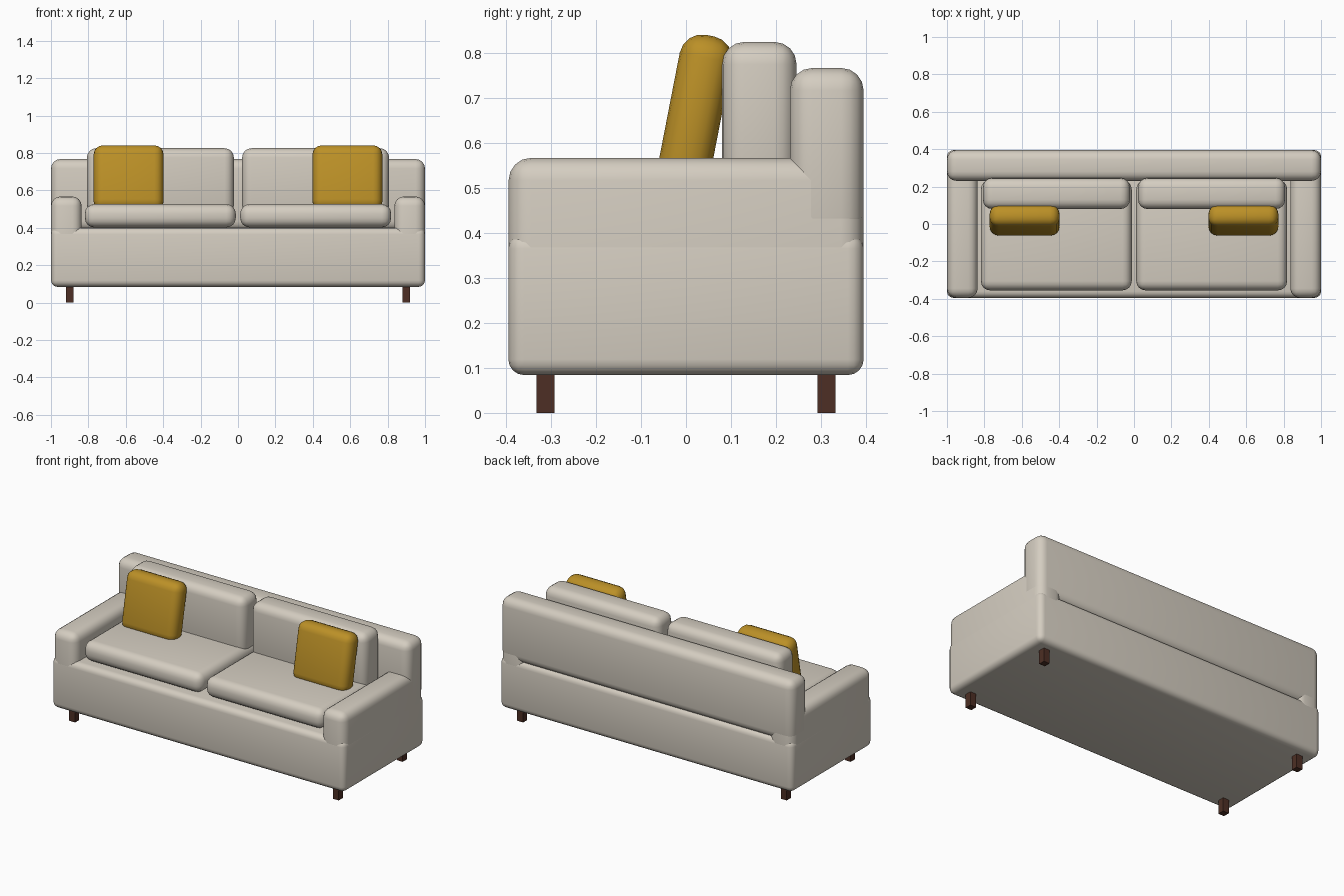
import bpy, math

if "Cube" in bpy.data.objects:
    bpy.data.objects.remove(bpy.data.objects["Cube"])


def material(name, rgb):
    m = bpy.data.materials.new(name)
    m.diffuse_color = (*rgb, 1)
    m.use_nodes = True
    m.node_tree.nodes["Principled BSDF"].inputs["Base Color"].default_value = m.diffuse_color
    return m


CREAM = material("cream fabric", (0.66, 0.61, 0.53))
MUSTARD = material("mustard fabric", (0.50, 0.28, 0.02))
WOOD = material("dark brown wood", (0.075, 0.028, 0.018))


def block(name, lo, hi, mat, bevel=0.0, tilt=0.0):
    """Box between two corners, with rounded edges and an optional tilt about x."""
    centre = [(a + b) / 2 for a, b in zip(lo, hi)]
    size = [b - a for a, b in zip(lo, hi)]
    bpy.ops.mesh.primitive_cube_add(size=1, location=centre)
    ob = bpy.context.object
    ob.name = name
    ob.scale = size
    bpy.ops.object.transform_apply(location=False, rotation=False, scale=True)
    ob.data.materials.append(mat)
    if bevel:
        mod = ob.modifiers.new("rounding", "BEVEL")
        mod.width = bevel
        mod.segments = 4
        mod.limit_method = 'NONE'
        bpy.ops.object.modifier_apply(modifier=mod.name)
        bpy.ops.object.shade_smooth_by_angle(angle=math.radians(40))
    ob.rotation_euler.x = tilt
    return ob


# Frame: base box and backrest
block("base", (-1, -0.395, 0.084), (1, 0.395, 0.40), CREAM, 0.035)
block("backrest", (-1, 0.231, 0.385), (1, 0.395, 0.767), CREAM, 0.05)

for side, s in (("left", -1), ("right", 1)):
    def pair(name, x0, x1, y0, y1, z0, z1, *rest):
        a, b = sorted((s * x0, s * x1))
        return block(f"{side}_{name}", (a, y0, z0), (b, y1, z1), *rest)

    # Armrest
    pair("armrest", 0.836, 0.9995, -0.3945, 0.3945, 0.09, 0.567, CREAM, 0.05)
    # Cushions
    pair("seat_cushion", 0.012, 0.819, -0.355, 0.235, 0.402, 0.526, CREAM, 0.05)
    pair("back_cushion", 0.022, 0.808, 0.08, 0.246, 0.47, 0.825, CREAM, 0.05)
    # Throw pillow leaning on the back cushion
    pair("throw_pillow", 0.398, 0.772, -0.039, 0.079, 0.49, 0.842, MUSTARD, 0.05,
         math.radians(-11))
    # Legs
    for end, y in (("front", -0.312), ("back", 0.312)):
        pair(f"{end}_leg", 0.88, 0.92, y - 0.02, y + 0.02, 0, 0.10, WOOD)
